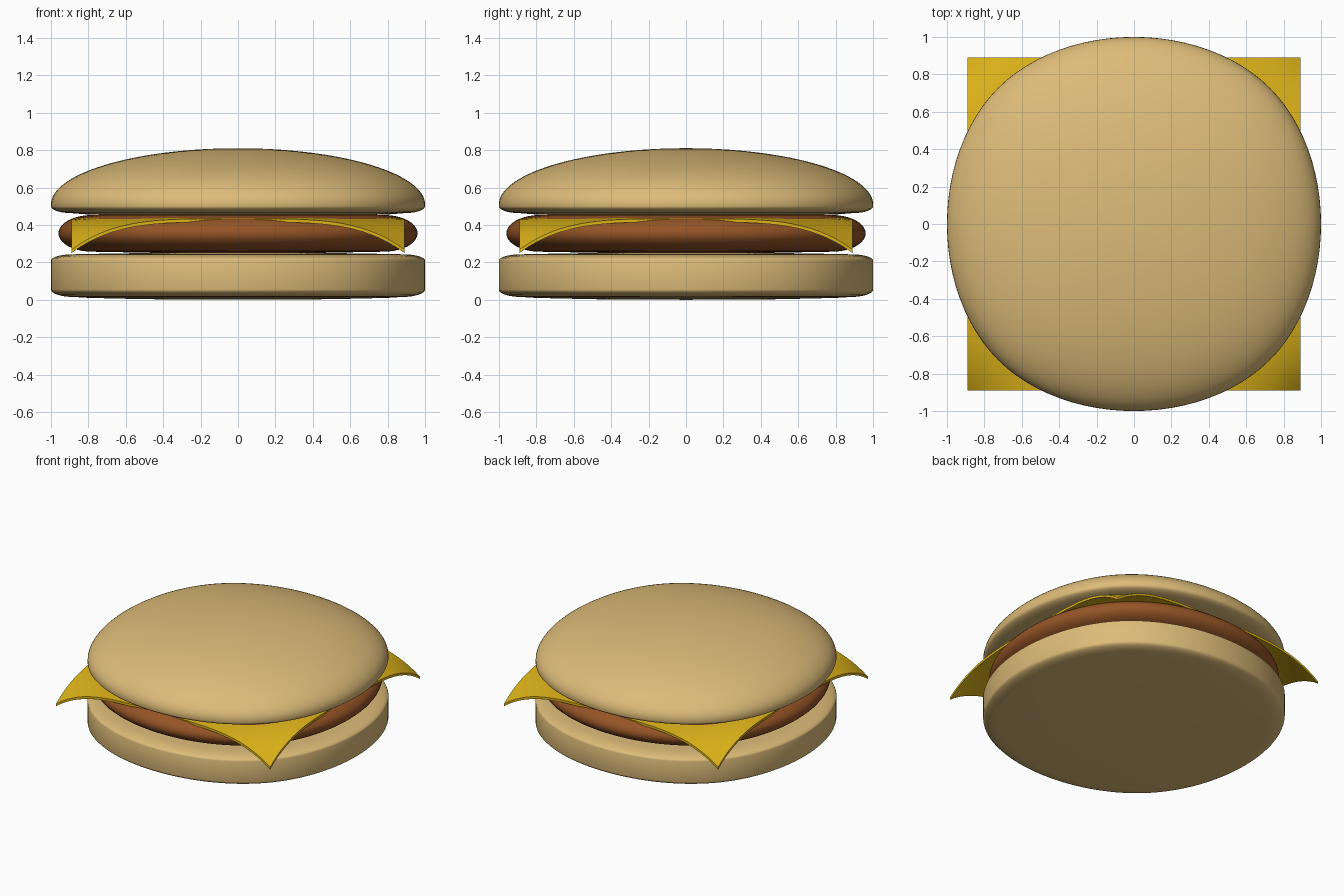
import bpy, bmesh, math

if "Cube" in bpy.data.objects:
    bpy.data.objects.remove(bpy.data.objects["Cube"])

def material(name, color):
    m = bpy.data.materials.new(name)
    m.diffuse_color = (*color, 1)
    m.use_nodes = True
    m.node_tree.nodes["Principled BSDF"].inputs["Base Color"].default_value = m.diffuse_color
    return m

BUN = material("bun", (0.72, 0.50, 0.19))
MEAT = material("meat", (0.30, 0.09, 0.02))
CHEESE = material("cheese", (0.72, 0.45, 0.01))

def finish(name, bm, mat):
    bmesh.ops.recalc_face_normals(bm, faces=bm.faces)
    me = bpy.data.meshes.new(name)
    bm.to_mesh(me)
    bm.free()
    ob = bpy.data.objects.new(name, me)
    bpy.context.collection.objects.link(ob)
    me.materials.append(mat)
    for p in me.polygons:
        p.use_smooth = True
    return ob

# Slightly squarish round outline: a square smoothed as a cubic B-spline
def outline(per_side=24):
    corners = [(1, 1), (-1, 1), (-1, -1), (1, -1)]
    pts = []
    for i in range(4):
        for k in range(per_side):
            t = k / per_side
            w = ((1-t)**3, 3*t**3 - 6*t*t + 4, -3*t**3 + 3*t*t + 3*t + 1, t**3)
            pts.append([sum(w[j] * corners[(i + j) % 4][a] for j in range(4)) / 6 / 0.91667
                        for a in (0, 1)])
    return pts

# Layer swept round the outline from an (r, z) profile, ends on the axis
def layer(name, profile, mat):
    bm = bmesh.new()
    ring_pts = outline()
    n = len(ring_pts)
    first = bm.verts.new((0, 0, profile[0][1]))
    last = bm.verts.new((0, 0, profile[-1][1]))
    rings = [[bm.verts.new((x * r, y * r, z)) for x, y in ring_pts] for r, z in profile[1:-1]]
    for i in range(n):
        j = (i + 1) % n
        bm.faces.new((first, rings[0][j], rings[0][i]))
        for a, b in zip(rings, rings[1:]):
            bm.faces.new((a[i], a[j], b[j], b[i]))
        bm.faces.new((last, rings[-1][i], rings[-1][j]))
    return finish(name, bm, mat)

def arc(cx, cz, rx, rz, a0, a1, n):
    return [(cx + rx * math.cos(math.radians(a0 + (a1 - a0) * i / n)),
             cz + rz * math.sin(math.radians(a0 + (a1 - a0) * i / n))) for i in range(n + 1)]

# Bottom bun
layer("bottom_bun", [(0, 0), (0.5, 0.003), (0.8, 0.01)]
      + arc(0.88, 0.055, 0.12, 0.04, -90, 0, 8)
      + arc(0.88, 0.21, 0.12, 0.033, 0, 90, 8)
      + [(0.8, 0.245), (0.5, 0.25), (0, 0.25)], BUN)

# Patty
layer("patty", [(0, 0.25), (0.4, 0.25)]
      + arc(0.78, 0.355, 0.18, 0.098, -90, 90, 20)
      + [(0.4, 0.435), (0, 0.435)], MEAT)

# Top bun
layer("top_bun", [(0, 0.445), (0.5, 0.448), (0.8, 0.456)]
      + arc(0.89, 0.50, 0.11, 0.037, -90, 0, 8)
      + arc(0, 0.51, 1.0, 0.30, 0, 88, 30)[1:]
      + [(0, 0.81)], BUN)

# Cheese slice with drooping corners
bm = bmesh.new()
bmesh.ops.create_grid(bm, x_segments=40, y_segments=40, size=0.89)
for v in bm.verts:
    u, w = (v.co.x / 0.89) ** 4, (v.co.y / 0.89) ** 4
    v.co.z = 0.455 - 0.022 * (u + w - u * w) - 0.165 * u * w
top = list(bm.faces)
dup = bmesh.ops.duplicate(bm, geom=bm.verts[:] + bm.edges[:] + top)
pairs = dup["vert_map"]
boundary = [e for f in top for e in f.edges if e.is_boundary]
for v in [g for g in dup["geom"] if isinstance(g, bmesh.types.BMVert)]:
    v.co.z -= 0.018
for e in boundary:
    a, b = e.verts
    bm.faces.new((a, b, pairs[b], pairs[a]))
cheese = finish("cheese_slice", bm, CHEESE)
bpy.context.view_layer.objects.active = cheese
cheese.select_set(True)
bpy.ops.object.shade_smooth_by_angle(angle=math.radians(35))
